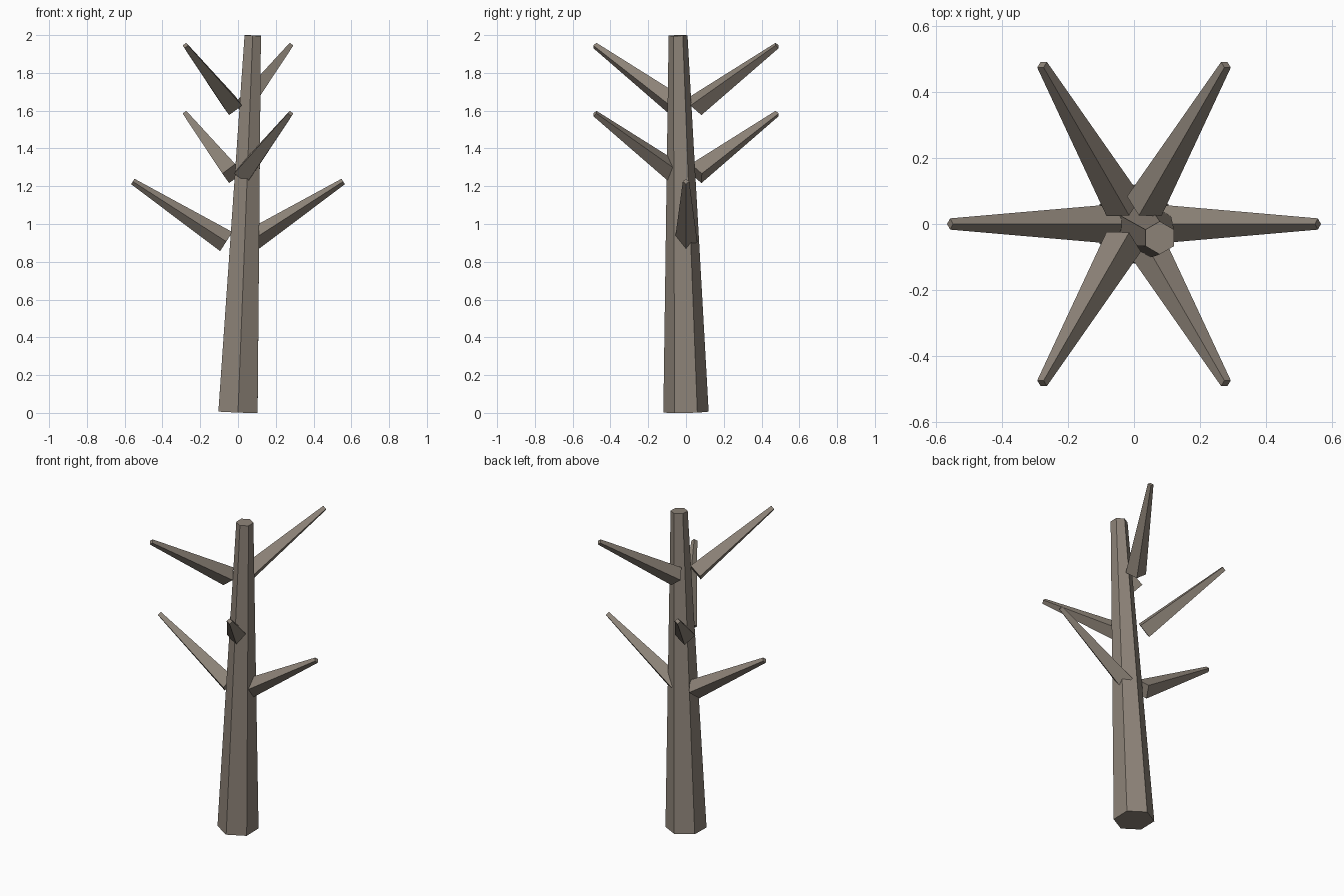
import bpy, bmesh
from math import cos, sin, radians
from mathutils import Vector

if "Cube" in bpy.data.objects:
    bpy.data.objects.remove(bpy.data.objects["Cube"])


def tapered(name, p0, p1, r0, r1, sides, upright):
    """Capped flat-faced taper from p0 to p1, first corner pointing along 'upright'."""
    axis = (p1 - p0).normalized()
    v = (upright - axis * upright.dot(axis)).normalized()
    u = v.cross(axis)
    bm = bmesh.new()
    rings = []
    for p, r in ((p0, r0), (p1, r1)):
        angles = [radians(360 * i / sides) for i in range(sides)]
        rings.append([bm.verts.new(p + r * (cos(a) * v + sin(a) * u)) for a in angles])
    for i in range(sides):
        j = (i + 1) % sides
        bm.faces.new((rings[0][i], rings[0][j], rings[1][j], rings[1][i]))
    bm.faces.new(rings[0])
    bm.faces.new(rings[1])
    bmesh.ops.recalc_face_normals(bm, faces=bm.faces)
    mesh = bpy.data.meshes.new(name)
    bm.to_mesh(mesh)
    bm.free()
    mesh.materials.append(bark)
    obj = bpy.data.objects.new(name, mesh)
    bpy.context.collection.objects.link(obj)
    return obj


bark = bpy.data.materials.new("bark")
bark.diffuse_color = (0.27, 0.23, 0.19, 1)
bark.use_nodes = True
bark.node_tree.nodes["Principled BSDF"].inputs["Base Color"].default_value = bark.diffuse_color

# Leaning hexagonal trunk
tapered("trunk", Vector((0, 0, 0.004)), Vector((0.078, -0.042, 1.998)),
        0.12, 0.05, 6, Vector((0, 1, 0)))

# Six square branches, in opposite pairs at three heights
for i in range(6):
    a = radians(60 * i)
    out = Vector((cos(a), sin(a), 0))
    z = 0.907 + 0.36 * (0, 2, 1)[i % 3]
    tapered(f"branch_{i + 1}", out * 0.062 + Vector((0, 0, z)),
            out * 0.557 + Vector((0, 0, z + 0.318)),
            0.06, 0.017, 4, Vector((0, 0, 1)))
